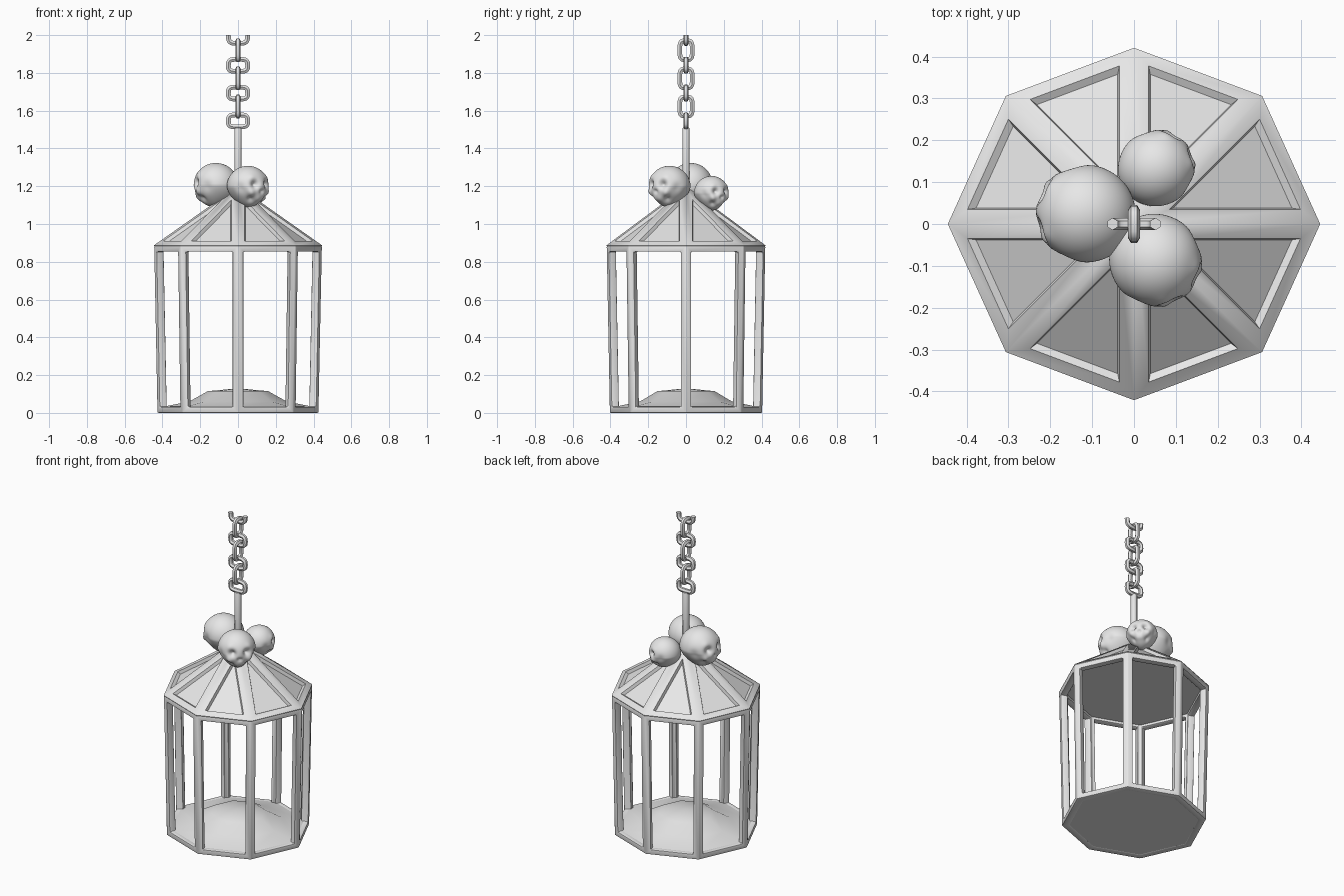
import bpy
import bmesh
from math import cos, sin, pi, exp, radians, copysign
from mathutils import Vector, Matrix

cube = bpy.data.objects.get("Cube")
if cube:
    bpy.data.objects.remove(cube, do_unlink=True)

GREY = (0.8, 0.8, 0.8, 1)
grey = bpy.data.materials.new("plain_grey")
grey.use_nodes = True
grey.diffuse_color = GREY
for node in grey.node_tree.nodes:
    if node.type == 'BSDF_PRINCIPLED':
        node.inputs["Base Color"].default_value = GREY


def add_object(name, data):
    obj = bpy.data.objects.new(name, data)
    bpy.context.collection.objects.link(obj)
    data.materials.append(grey)
    return obj


def from_bmesh(name, bm):
    mesh = bpy.data.meshes.new(name)
    bm.to_mesh(mesh)
    bm.free()
    return add_object(name, mesh)


def finish(obj, angle=30):
    """Apply modifiers and smooth all but the sharp edges."""
    bpy.ops.object.select_all(action='DESELECT')
    obj.select_set(True)
    bpy.context.view_layer.objects.active = obj
    bpy.ops.object.convert(target='MESH')
    bpy.ops.object.shade_smooth_by_angle(angle=radians(angle))


def bevel(obj, width):
    mod = obj.modifiers.new("soft_edges", 'BEVEL')
    mod.width = width
    mod.segments = 2
    mod.limit_method = 'ANGLE'
    mod.angle_limit = radians(40)


def octagon_loft(profile):
    """Loft an eight-sided shape through (scale, height) pairs."""
    bm = bmesh.new()
    rings = []
    for s, z in profile:
        if s == 0:
            rings.append([bm.verts.new((0, 0, z))] * 8)
            continue
        ring = []
        for i in range(8):
            a = i * pi / 4
            r = s * (0.433 + 0.012 * cos(2 * a))
            ring.append(bm.verts.new((r * cos(a), r * sin(a), z)))
        rings.append(ring)
    for low, high in zip(rings, rings[1:]):
        for i in range(8):
            j = (i + 1) % 8
            corners = dict.fromkeys((low[i], low[j], high[j], high[i]))
            bm.faces.new(list(corners))
    bm.normal_update()
    return bm


# Cage: eight walls cut open to leave posts and rims
bm = octagon_loft([(0.96, 0), (1, 0.885)])
walls = bm.faces[:]
bmesh.ops.inset_individual(bm, faces=walls, thickness=0.032, use_even_offset=True)
bmesh.ops.delete(bm, geom=walls, context='FACES')
cage = from_bmesh("cage_frame", bm)
solid = cage.modifiers.new("thickness", 'SOLIDIFY')
solid.thickness = 0.042
solid.offset = -1
solid.use_even_offset = True
bevel(cage, 0.006)
finish(cage)

# Floor with a low faceted mound
floor = from_bmesh("floor", octagon_loft(
    [(0, 0.003), (0.94, 0.003), (0.92, 0.03), (0.58, 0.06), (0.36, 0.115), (0, 0.13)]))
finish(floor)

# Roof with recessed panels between the ribs
bm = octagon_loft([(0, 0.87), (0.98, 0.87), (1, 0.887), (0, 1.2)])
panels = [f for f in bm.faces if f.normal.z > 0.3]
bmesh.ops.inset_individual(bm, faces=panels, thickness=0.036, use_even_offset=True)
bmesh.ops.inset_individual(bm, faces=panels, thickness=0.008, depth=-0.018,
                           use_even_offset=True)
finish(from_bmesh("roof", bm))

# Hanging rod
bm = bmesh.new()
bmesh.ops.create_cone(bm, cap_ends=True, segments=12, radius1=0.019, radius2=0.019,
                      depth=0.4, matrix=Matrix.Translation((0, 0, 1.31)))
rod = from_bmesh("hanging_rod", bm)
bevel(rod, 0.003)
finish(rod, 40)


# Chain of alternating rounded links
def link(name, z, half_width, half_height, sideways, start=0, steps=24, closed=True):
    curve = bpy.data.curves.new(name, 'CURVE')
    curve.dimensions = '3D'
    curve.bevel_depth = 0.0145
    curve.bevel_resolution = 1
    curve.use_fill_caps = True
    spline = curve.splines.new('POLY')
    count = steps if closed else steps + 1
    spline.points.add(count - 1)
    for k, point in enumerate(spline.points):
        a = start + 2 * pi * k / 24
        c, s = round(cos(a), 6), round(sin(a), 6)
        w = half_width * copysign(abs(c) ** 0.55, c)
        h = z + half_height * copysign(abs(s) ** 0.55, s)
        point.co = (0, w, h, 1) if sideways else (w, 0, h, 1)
    spline.use_cyclic_u = closed
    finish(add_object(name, curve), 50)


for n in range(3):
    link(f"wide_link_{n + 1}", 1.546 + 0.147 * n, 0.051, 0.032, False)
    link(f"tall_link_{n + 1}", 1.622 + 0.149 * n, 0.033, 0.05, True)
link("open_top_link", 2.0, 0.051, 0.044, False, start=pi, steps=12, closed=False)

# Dents and bumps on a skull: direction, depth, spread (mirrored left and right)
FEATURES = [
    ((0.87, 0.40, 0.12), -0.27, 0.19),   # eye socket
    ((0.75, 0.50, 0.42), 0.04, 0.20),    # brow
    ((0.75, 0.58, -0.28), 0.09, 0.17),   # cheekbone
    ((0.35, 0.92, -0.05), -0.08, 0.25),  # temple
    ((0.60, 0.55, -0.65), -0.11, 0.18),  # hollow cheek
    ((0.96, 0.06, -0.24), -0.08, 0.10),  # nose
    ((0.85, 0.15, -0.60), 0.05, 0.18),   # upper jaw
]


def skull(name, centre, radius, facing):
    bm = bmesh.new()
    bmesh.ops.create_icosphere(bm, subdivisions=5, radius=1)
    for v in bm.verts:
        p = v.co.normalized()
        push = 1.0
        for direction, depth, spread in FEATURES:
            for side in (1, -1):
                d = Vector((direction[0], side * direction[1], direction[2])).normalized()
                push += depth * exp(-(p - d).length_squared / spread ** 2)
        q = p * push
        low = max(0, -p.z)
        q.y *= 1 - 0.34 * low
        q.x *= 1.04 if p.x < 0 else 1 - 0.04 * low
        if p.x < 0:
            q.z *= 1 - 0.2 * low * -p.x
        v.co = q * radius
    obj = from_bmesh(name, bm)
    obj.location = centre
    obj.rotation_euler.z = radians(facing)
    finish(obj, 60)


skull("left_side_skull", (0.053, -0.088, 1.198), 0.11, -45)
skull("back_skull", (0.055, 0.135, 1.163), 0.091, 40)
skull("right_side_skull", (-0.118, 0.025, 1.206), 0.117, 176)
